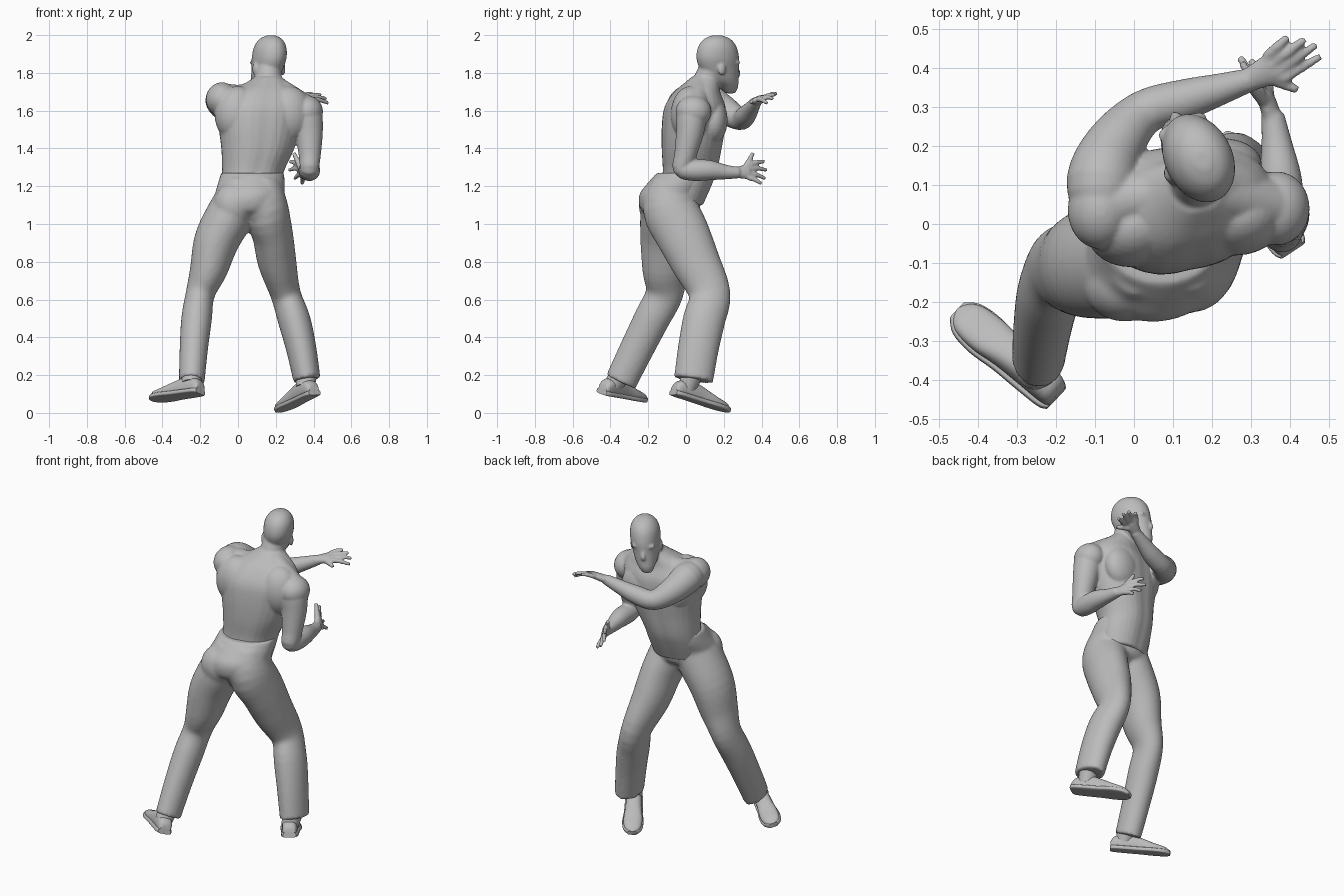
import bpy, bmesh, math
from mathutils import Vector, Matrix

if "Cube" in bpy.data.objects:
    bpy.data.objects.remove(bpy.data.objects["Cube"], do_unlink=True)

GREY = (0.5, 0.5, 0.5, 1.0)
mat = bpy.data.materials.new("plain grey")
mat.use_nodes = True
mat.diffuse_color = GREY
bsdf = next(n for n in mat.node_tree.nodes if n.type == 'BSDF_PRINCIPLED')
bsdf.inputs["Base Color"].default_value = GREY
UP = Vector((0, 0, 1))
SIDES = 32


def spline(rows, steps):
    """Smooth every column of the rows with a Catmull-Rom curve."""
    rows = [list(r) for r in rows]
    padded = [rows[0]] + rows + [rows[-1]]
    out = []
    for i in range(len(rows) - 1):
        p, q, r, s = padded[i:i + 4]
        for k in range(steps):
            t = k / steps
            out.append([0.5 * (2*b + (c - a)*t + (2*a - 5*b + 4*c - d)*t*t
                               + (3*b - a - 3*c + d)*t**3)
                        for a, b, c, d in zip(p, q, r, s)])
    return out + [rows[-1]]


def loft(bm, rows, side=(1, 0, 0), axis=None, steps=4, power=1.0, groove=0.0):
    """Closed tube through rows of (x, y, z, half width, half depth)."""
    rows = spline(rows, steps)
    rings = []
    for i, (x, y, z, w, d) in enumerate(rows):
        before, after = rows[max(i - 1, 0)], rows[min(i + 1, len(rows) - 1)]
        t = Vector(axis) if axis else Vector(after[:3]) - Vector(before[:3])
        t.normalize()
        u = Vector(side)
        u = (u - t * u.dot(t)).normalized()
        v = t.cross(u)
        ring = []
        for k in range(SIDES):
            a = 2 * math.pi * k / SIDES
            c, s = math.cos(a), math.sin(a)
            c = math.copysign(abs(c) ** power, c)
            s = math.copysign(abs(s) ** power, s)
            dip = 1 - groove * math.exp(-(c / 0.25) ** 2)
            ring.append(bm.verts.new(Vector((x, y, z)) + u * w * c + v * d * s * dip))
        rings.append(ring)
    for a, b in zip(rings, rings[1:]):
        for k in range(SIDES):
            n = (k + 1) % SIDES
            bm.faces.new((a[k], a[n], b[n], b[k]))
    bm.faces.new(rings[0][::-1])
    bm.faces.new(rings[-1])


def round_limb(bm, points, **kw):
    loft(bm, [(x, y, z, r, r) for x, y, z, r in points], **kw)


def blob(bm, centre, size, yaw=0.0):
    m = Matrix.Translation(centre) @ Matrix.Rotation(yaw, 4, 'Z') @ Matrix.Diagonal((*size, 1))
    bmesh.ops.create_uvsphere(bm, u_segments=28, v_segments=18, radius=1, matrix=m)


def finish(bm, name, voxel=None, smooth=0):
    bmesh.ops.recalc_face_normals(bm, faces=bm.faces)
    mesh = bpy.data.meshes.new(name)
    bm.to_mesh(mesh)
    bm.free()
    mesh.materials.append(mat)
    ob = bpy.data.objects.new(name, mesh)
    bpy.context.collection.objects.link(ob)
    if voxel:
        m = ob.modifiers.new("blend", 'REMESH')
        m.mode, m.voxel_size, m.use_smooth_shade = 'VOXEL', voxel, True
        m = ob.modifiers.new("soften", 'SMOOTH')
        m.factor, m.iterations = 0.5, smooth
    bpy.ops.object.select_all(action='DESELECT')
    ob.select_set(True)
    bpy.context.view_layer.objects.active = ob
    bpy.ops.object.shade_smooth_by_angle(angle=math.radians(50))


def hand(bm, wrist, palm, tips, thumb, across):
    """Flat palm with four spread fingers and a thumb."""
    wrist, palm, across = Vector(wrist), Vector(palm), Vector(across).normalized()
    mid = wrist.lerp(palm, 0.5)
    loft(bm, [(*wrist, .03, .024), (*mid, .037, .022), (*palm, .044, .017)], side=across)
    for i, tip in enumerate(tips):
        tip = Vector(tip)
        base = palm + across * (i - 1.5) * .024
        knuckle = base.lerp(tip, .5) + UP * .006
        round_limb(bm, [(*base, .014), (*knuckle, .0125), (*tip, .01)], side=across)
    thumb = Vector(thumb)
    round_limb(bm, [(*mid, .02), (*mid.lerp(thumb, .55), .015), (*thumb, .011)], side=(.3, .5, .8))


# Torso
body = bmesh.new()
loft(body, [(.065, -.03, 1.10, .15, .12), (.072, .0, 1.2, .16, .135), (.08, .02, 1.28, .165, .145),
            (.105, .03, 1.4, .195, .16), (.117, .04, 1.52, .222, .168),
            (.128, .048, 1.62, .232, .16), (.14, .058, 1.695, .19, .122),
            (.155, .085, 1.75, .11, .09), (.16, .1, 1.78, .07, .07)],
     side=(.97, .2, 0), axis=(0, 0, 1), groove=.06)
for x, y in ((.03, .1), (.205, .135)):
    blob(body, (x, y, 1.55), (.125, .083, .13), .2)           # chest
for x, y in ((0, -.005), (.27, .025)):
    blob(body, (x, y, 1.58), (.125, .105, .15), .2)           # shoulder blades
round_limb(body, [(.16, .09, 1.74, .065), (.26, .065, 1.68, .065), (.36, .045, 1.61, .07)], side=(0, 1, 0))
round_limb(body, [(.14, .09, 1.72, .07), (.03, .07, 1.67, .07), (-.08, .05, 1.665, .08)], side=(0, 1, 0))
round_limb(body, [(-.085, .03, 1.65, .07), (-.03, .02, 1.55, .075), (.0, .03, 1.42, .07)])  # flank
blob(body, (-.085, .035, 1.66), (.085, .1, .09))              # shoulder caps
blob(body, (.365, .04, 1.595), (.085, .095, .085))

# Neck
round_limb(body, [(.145, .08, 1.68, .08), (.16, .115, 1.77, .07), (.165, .15, 1.86, .066)])

# Head, turned and tipped a little to one side
face = Vector((-.42, .91, 0)).normalized()
ear_axis = face.cross(UP)
skull = Vector((.165, .168, 0))


def on_head(f, s, z):
    return skull + face * f + ear_axis * s + UP * z


profile = [(.085, -.026, 1.692, .028, .026), (.07, -.02, 1.725, .048, .053),
           (.035, -.013, 1.765, .066, .088), (.012, -.006, 1.82, .077, .108),
           (0, 0, 1.88, .086, .118), (-.004, .004, 1.94, .08, .105),
           (-.006, .007, 1.98, .055, .072), (-.008, .008, 1.999, .02, .025)]
loft(body, [(*on_head(f, s, z), w, d) for f, s, z, w, d in profile], side=ear_axis, axis=(0, 0, 1))
turn = math.atan2(ear_axis.y, ear_axis.x)
round_limb(body, [(*on_head(.11, -.005, 1.835), .01), (*on_head(.122, -.01, 1.795), .014),
                  (*on_head(.112, -.012, 1.78), .012)], side=ear_axis)    # nose
blob(body, on_head(.105, -.018, 1.745), (.028, .016, .011), turn)         # mouth
for s in (-1, 1):
    blob(body, on_head(-.01, s * .081 - .006, 1.82), (.012, .022, .034), turn)  # ears
    blob(body, on_head(.092, s * .032 - .003, 1.855), (.036, .019, .014), turn)  # brows

# Raised arm, reaching across the chest
round_limb(body, [(-.075, .03, 1.66, .075), (-.083, .11, 1.655, .09), (-.05, .2, 1.605, .077),
                  (.025, .285, 1.555, .058), (.13, .318, 1.575, .053),
                  (.22, .345, 1.61, .041), (.3, .37, 1.645, .03)], side=UP)
hand(body, (.29, .367, 1.642), (.36, .4, 1.667),
     [(.478, .43, 1.64), (.468, .46, 1.665), (.438, .474, 1.685), (.394, .48, 1.69)],
     (.42, .343, 1.645), (-.6, .8, .15))

# Lowered arm, bent at the elbow
round_limb(body, [(.36, .04, 1.605, .07), (.367, .03, 1.57, .08), (.376, .02, 1.48, .073),
                  (.38, -.005, 1.36, .058), (.378, -.02, 1.295, .051), (.378, .04, 1.285, .057),
                  (.375, .12, 1.285, .054), (.365, .21, 1.275, .039), (.355, .28, 1.272, .03)],
           side=(1, 0, 0))
hand(body, (.355, .27, 1.272), (.335, .335, 1.278),
     [(.34, .4, 1.213), (.3, .42, 1.24), (.27, .428, 1.285), (.275, .415, 1.33)],
     (.295, .355, 1.375), (-.3, .1, .9))
finish(body, "upper_body", .0065, 6)

# Trousers
legs = bmesh.new()
loft(legs, [(.05, -.08, 1.03, .1, .08), (.052, -.085, 1.07, .185, .15), (.06, -.08, 1.15, .185, .168),
            (.07, -.04, 1.21, .178, .168), (.077, -.005, 1.27, .168, .15)],
     side=(.97, .2, 0), axis=(0, 0, 1))
trail = [(.02, -.06, 1.2, .1, .13), (-.025, -.09, 1.08, .125, .148),
         (-.11, -.1, .92, .12, .142), (-.155, -.11, .76, .1, .122),
         (-.2, -.115, .63, .077, .1), (-.219, -.18, .5, .081, .095),
         (-.234, -.26, .34, .075, .09), (-.245, -.345, .165, .068, .085)]
lead = [(.135, -.05, 1.2, .1, .13), (.145, -.08, 1.08, .122, .148),
        (.182, -.02, .95, .108, .144), (.207, .05, .8, .102, .13),
        (.252, .126, .63, .08, .11), (.298, .095, .49, .086, .112),
        (.335, .065, .34, .08, .108), (.365, .04, .175, .072, .104)]
loft(legs, trail)
loft(legs, lead)
for x, y in ((-.02, -.15), (.13, -.13)):
    blob(legs, (x, y, 1.1), (.11, .1, .12), .2)               # seat
finish(legs, "trousers", .01, 6)


# Shoes: a rounded upper on a wider flat sole, with a sock inside the cuff
def shoe(name, heel, toe, cuff, tilt):
    heel, toe = Vector(heel), Vector(toe)
    along = toe - heel
    side = along.cross(UP).normalized() + UP * tilt
    up = side.cross(along).normalized()
    stations = [(0, .03, .055), (.07, .041, .085), (.3, .045, .1), (.5, .047, .085),
                (.72, .054, .06), (.9, .046, .045), (1, .02, .025)]
    bm = bmesh.new()
    for extra, thick, power in ((0, None, .8), (.007, .026, .45)):
        rows = []
        for t, w, h in stations:
            h = thick or h
            rows.append((*(heel + along * t + up * h / 2), w + extra, h / 2))
        loft(bm, rows, side=side, axis=along, power=power)
    ankle = heel + along * .22 + up * .06
    round_limb(bm, [(*ankle, .05), (*Vector(cuff), .055)])
    finish(bm, name)


shoe("trailing_shoe", (-.2, -.45, .1), (-.455, -.225, .062), (-.243, -.35, .2), -.3)
shoe("leading_shoe", (.408, -.07, .095), (.22, .22, .002), (.365, .04, .22), .04)
